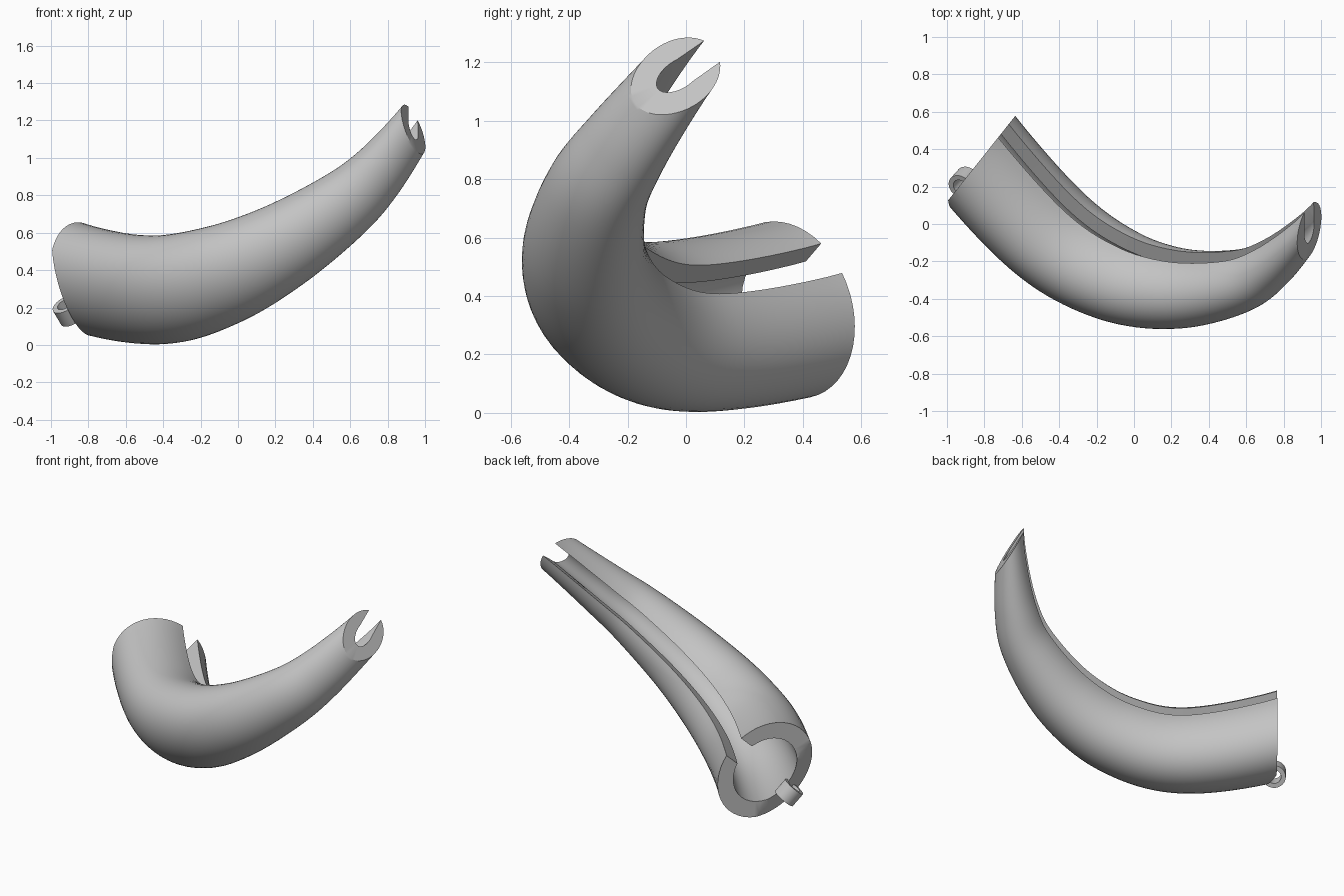
import bpy, bmesh
from math import pi, sin, cos, asin
from mathutils import Vector

cube = bpy.data.objects.get("Cube")
if cube:
    bpy.data.objects.remove(cube, do_unlink=True)

grey = bpy.data.materials.new("plain grey")
grey.use_nodes = True
grey.diffuse_color = (0.55, 0.55, 0.55, 1)
grey.node_tree.nodes["Principled BSDF"].inputs["Base Color"].default_value = (0.55, 0.55, 0.55, 1)

# Axis across the bend: the whole horn curves in one plane
ACROSS = Vector((-0.443, -0.489, 0.75)).normalized()

# Spine stations: x, y, z, half width across the bend, half depth in the bend
STATIONS = [
    (-1.13, 0.77, 0.49, 0.33, 0.255),
    (-0.82, 0.345, 0.352, 0.328, 0.258),
    (-0.44, -0.06, 0.295, 0.318, 0.25),
    (-0.1, -0.27, 0.37, 0.285, 0.235),
    (0.23, -0.345, 0.525, 0.24, 0.208),
    (0.55, -0.31, 0.737, 0.195, 0.168),
    (0.74, -0.21, 0.91, 0.165, 0.132),
    (0.93, -0.03, 1.15, 0.135, 0.09),
    (1.07, 0.14, 1.36, 0.12, 0.07),
]


def spline(rows, steps):
    """Smooth curve through all rows."""
    rows = [Vector(r) for r in rows]
    rows = [rows[0] * 2 - rows[1]] + rows + [rows[-1] * 2 - rows[-2]]
    out = []
    for p, q, r, s in zip(rows, rows[1:], rows[2:], rows[3:]):
        for k in range(steps):
            t = k / steps
            out.append((q * 2 + (r - p) * t + (p * 2 - q * 5 + r * 4 - s) * t ** 2
                        + (q * 3 - p - r * 3 + s) * t ** 3) / 2)
    return out + [rows[-2]]


def slotted_section(a, b, f):
    """C-shaped section as (across, inward) pairs; f runs from big end to tip."""
    slot = 0.07 - 0.02 * f
    ia = max(a * (0.71 - 0.36 * f), slot + 0.002)
    ib = b * (0.7 - 0.2 * f)
    pts = []
    for ra, rb, n, order in ((a, b, 48, 1), (ia, ib, 32, -1)):
        start = asin(slot / ra)
        arc = []
        for k in range(n + 1):
            w = start + (2 * pi - 2 * start) * k / n
            arc.append((ra * sin(w), rb * cos(w)))
        pts += arc[::order]
    return pts


def finish(name, bm):
    bmesh.ops.recalc_face_normals(bm, faces=bm.faces[:])
    mesh = bpy.data.meshes.new(name)
    bm.to_mesh(mesh)
    bm.free()
    mesh.materials.append(grey)
    obj = bpy.data.objects.new(name, mesh)
    bpy.context.collection.objects.link(obj)
    bpy.ops.object.select_all(action="DESELECT")
    obj.select_set(True)
    bpy.context.view_layer.objects.active = obj
    bpy.ops.object.shade_smooth_by_angle(angle=pi / 6)
    return obj


def cut_end(bm, point, normal):
    """Slice off everything beyond the plane and close the open rim."""
    normal = normal.normalized()
    geom = bm.verts[:] + bm.edges[:] + bm.faces[:]
    bmesh.ops.bisect_plane(bm, geom=geom, plane_co=point, plane_no=normal, clear_outer=True)
    rim = [e for e in bm.edges if e.is_boundary
           and all(abs((v.co - point).dot(normal)) < 0.001 for v in e.verts)]
    cap = bmesh.ops.edgeloop_fill(bm, edges=rim)
    bmesh.ops.triangulate(bm, faces=cap["faces"])


# Slotted hollow horn
bm = bmesh.new()
path = spline(STATIONS, 10)
rings = []
for i, row in enumerate(path):
    center = Vector(row[:3])
    tangent = Vector(path[min(i + 1, len(path) - 1)][:3]) - Vector(path[max(i - 1, 0)][:3])
    inward = ACROSS.cross(tangent).normalized()
    across = tangent.cross(inward).normalized()
    section = slotted_section(row[3], row[4], i / (len(path) - 1))
    rings.append([bm.verts.new(center + across * s + inward * t) for s, t in section])
for r1, r2 in zip(rings, rings[1:]):
    n = len(r1)
    for k in range(n):
        bm.faces.new((r1[k], r1[(k + 1) % n], r2[(k + 1) % n], r2[k]))

# Big end, its slanted cut behind the ring, and the oblique tip
end_normal = Vector((-0.78, 0.62, 0))
cut_end(bm, Vector((-0.82, 0.345, 0.352)), end_normal)
cut_end(bm, Vector((-0.89, 0.26, 0.29)), end_normal + Vector((-0.5, -0.62, -0.6)) * 0.45)
cut_end(bm, Vector((0.93, -0.09, 1.13)), Vector((0.88, -0.27, 0.40)))
finish("slotted_horn", bm)

# Hanging ring on the rim, opposite the slot
bm = bmesh.new()
side = ACROSS.orthogonal().normalized()
other = ACROSS.cross(side)
middle = Vector((-0.907, 0.222, 0.18))
corners = [(0.07, -0.048), (0.07, 0.048), (0.042, 0.048), (0.042, -0.048)]
loops = []
for k in range(40):
    w = 2 * pi * k / 40
    out = side * cos(w) + other * sin(w)
    loops.append([bm.verts.new(middle + out * r + ACROSS * h) for r, h in corners])
for k in range(40):
    p, q = loops[k], loops[(k + 1) % 40]
    for j in range(4):
        bm.faces.new((p[j], p[(j + 1) % 4], q[(j + 1) % 4], q[j]))
finish("hanging_ring", bm)
